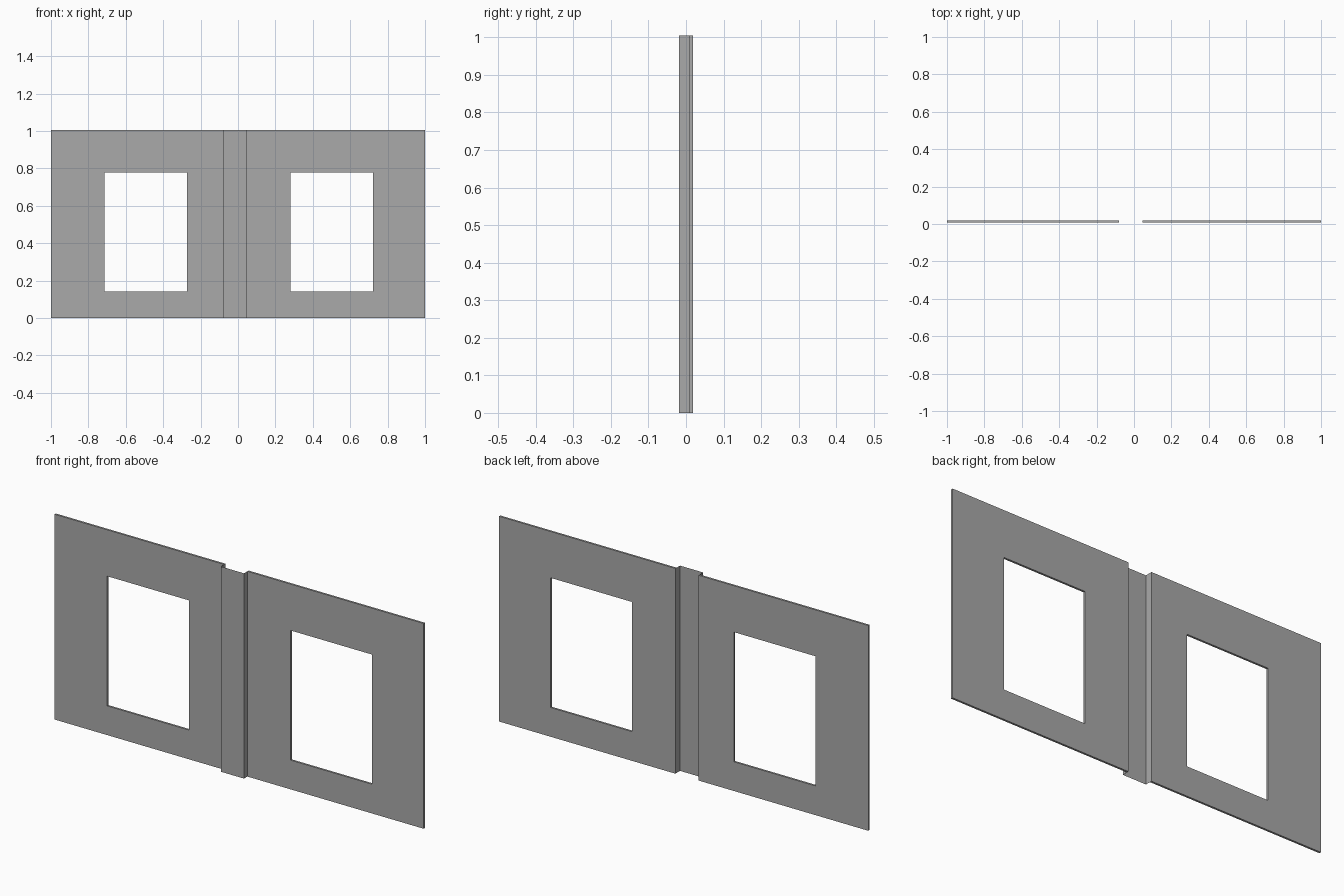
import bpy, bmesh

cube = bpy.data.objects.get("Cube")
if cube:
    bpy.data.objects.remove(cube, do_unlink=True)

HEIGHT = 1.005
FRONT, BACK = 0.008, 0.018    # panel faces
RIB_FRONT = -0.018
RIB_LEFT, RIB_RIGHT = 0.045, -0.08
SILL, HEAD = 0.143, 0.778

grey = bpy.data.materials.new("wall grey")
grey.use_nodes = True
colour = (0.4, 0.4, 0.4, 1)
grey.diffuse_color = colour
grey.node_tree.nodes["Principled BSDF"].inputs["Base Color"].default_value = colour


def finish(name, bm):
    mesh = bpy.data.meshes.new(name)
    bm.to_mesh(mesh)
    bm.free()
    mesh.materials.append(grey)
    obj = bpy.data.objects.new(name, mesh)
    bpy.context.collection.objects.link(obj)


def panel(name, xs):
    """Thin wall slab: a three by three grid with the middle left open."""
    bm = bmesh.new()
    zs = (0, SILL, HEAD, HEIGHT)
    grid = [[bm.verts.new((x, FRONT, z)) for z in zs] for x in xs]
    for i in range(3):
        for j in range(3):
            if (i, j) != (1, 1):
                bm.faces.new((grid[i][j], grid[i + 1][j],
                              grid[i + 1][j + 1], grid[i][j + 1]))
    # Thicken towards the back, keeping the front sheet
    front = bm.faces[:]
    result = bmesh.ops.extrude_face_region(bm, geom=front, use_keep_orig=True)
    moved = [v for v in result["geom"] if isinstance(v, bmesh.types.BMVert)]
    bmesh.ops.translate(bm, verts=moved, vec=(0, BACK - FRONT, 0))
    bmesh.ops.recalc_face_normals(bm, faces=bm.faces)
    # Merge the grid cells into clean flat faces
    bmesh.ops.dissolve_limit(bm, angle_limit=0.01, verts=bm.verts, edges=bm.edges)
    finish(name, bm)


# Window walls on both sides
panel("right_window_wall", (-1, -0.714, -0.272, RIB_RIGHT))
panel("left_window_wall", (RIB_LEFT, 0.28, 0.721, 1))

# Folded sheet channel joining the walls, open at the back
bm = bmesh.new()
profile = [(RIB_RIGHT, FRONT), (RIB_RIGHT, RIB_FRONT),
           (RIB_LEFT, RIB_FRONT), (RIB_LEFT, FRONT)]
rows = [[bm.verts.new((x, y, z)) for z in (0, HEIGHT)] for x, y in profile]
for a, b in zip(rows, rows[1:]):
    bm.faces.new((a[0], b[0], b[1], a[1]))
finish("centre_channel", bm)
